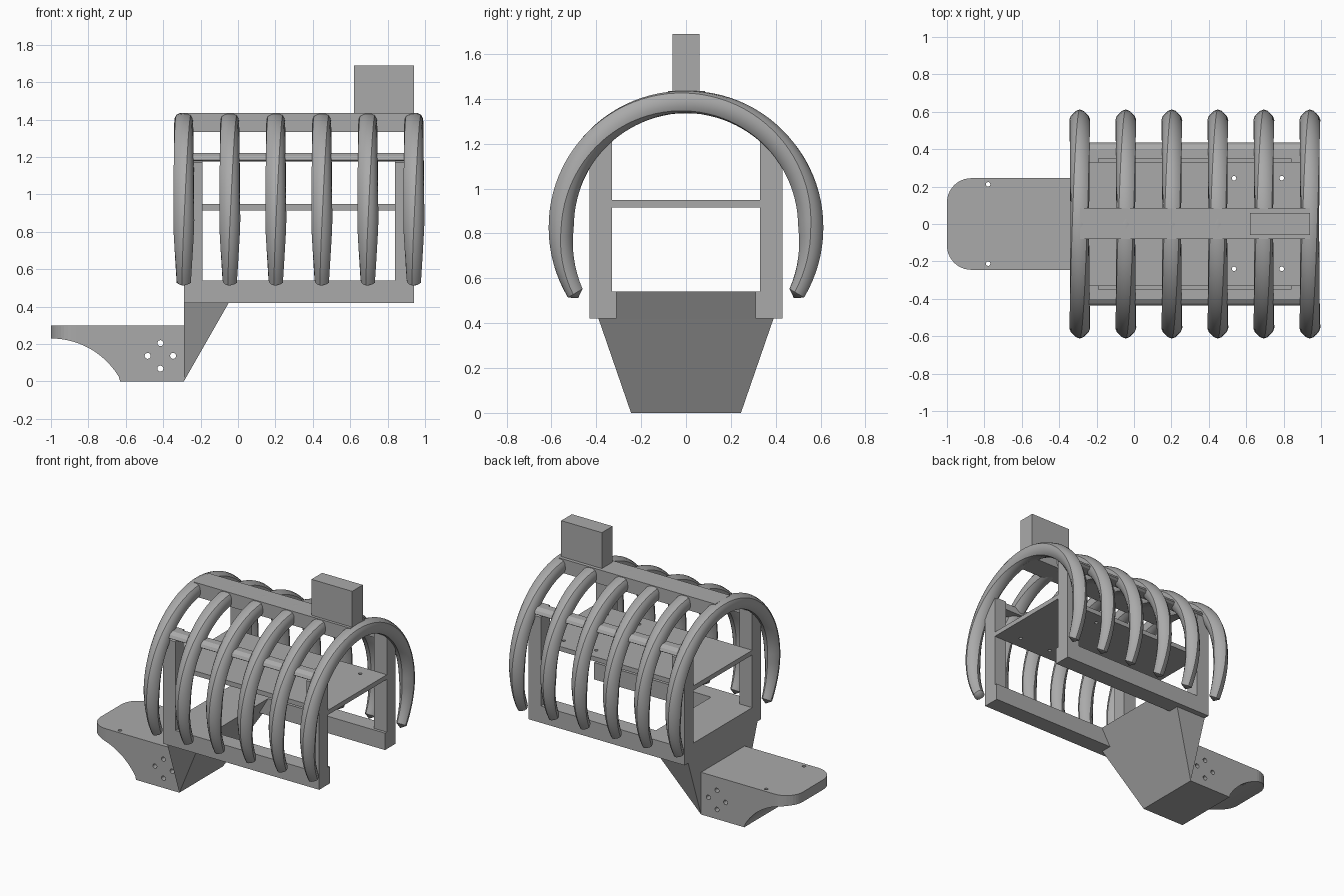
import bpy, bmesh, math
from mathutils import Vector

cube = bpy.data.objects.get("Cube")
if cube:
    bpy.data.objects.remove(cube, do_unlink=True)

grey = bpy.data.materials.new("plain grey")
grey.use_nodes = True
grey.diffuse_color = (0.4, 0.4, 0.4, 1)
grey.node_tree.nodes["Principled BSDF"].inputs["Base Color"].default_value = (0.4, 0.4, 0.4, 1)


def finish(bm, name):
    bmesh.ops.recalc_face_normals(bm, faces=bm.faces[:])
    mesh = bpy.data.meshes.new(name)
    bm.to_mesh(mesh)
    bm.free()
    mesh.materials.append(grey)
    obj = bpy.data.objects.new(name, mesh)
    bpy.context.collection.objects.link(obj)
    return obj


def prism(name, points, start, end):
    """Extrude a closed outline of 3D points, shifted from start to end."""
    bm = bmesh.new()
    rings = [[bm.verts.new(Vector(p) + Vector(s)) for p in points] for s in (start, end)]
    n = len(points)
    bm.faces.new(rings[0])
    bm.faces.new(rings[1])
    for i in range(n):
        j = (i + 1) % n
        bm.faces.new((rings[0][i], rings[0][j], rings[1][j], rings[1][i]))
    return finish(bm, name)


def box(name, x0, x1, y0, y1, z0, z1):
    outline = [(x0, y0, 0), (x1, y0, 0), (x1, y1, 0), (x0, y1, 0)]
    return prism(name, outline, (0, 0, z0), (0, 0, z1))


def rod(name, centre, axis, r, half):
    """Round cutter along y or z."""
    pts = []
    for i in range(16):
        a = math.tau * i / 16
        u, v = r * math.cos(a), r * math.sin(a)
        pts.append(Vector(centre) + Vector((u, v, 0) if axis == "z" else (u, 0, v)))
    d = Vector((0, 0, half)) if axis == "z" else Vector((0, half, 0))
    return prism(name, pts, -d, d)


def boolean(obj, cutters, operation="DIFFERENCE"):
    for c in cutters:
        m = obj.modifiers.new("cut", "BOOLEAN")
        m.operation = operation
        m.solver = "EXACT"
        m.object = c
        c.hide_render = True
        c.hide_viewport = True
        c.display_type = "WIRE"


def apply_cuts(obj, cutters):
    bpy.context.view_layer.update()
    dg = bpy.context.evaluated_depsgraph_get()
    mesh = bpy.data.meshes.new_from_object(obj.evaluated_get(dg))
    obj.modifiers.clear()
    obj.data = mesh
    for c in cutters:
        bpy.data.objects.remove(c, do_unlink=True)


X0, X1 = -0.29, 0.94

# Side frames: bottom rail, two posts and a rounded upper rail on each side
for side, s in (("left", 1), ("right", -1)):
    box(f"lower_rail_{side}", X0, X1, *sorted((s * 0.31, s * 0.43)), 0.42, 0.54)
    for end, x in (("rear", X0), ("front", X1 - 0.1)):
        outline = [(0, s * y, z) for y, z in
                   ((0.33, 0.54), (0.43, 0.54), (0.43, 1.17), (0.39, 1.22), (0.33, 1.22))]
        prism(f"post_{end}_{side}", outline, (x, 0, 0), (x + 0.1, 0, 0))
    rail = [(0, s * y, z) for y, z in
            ((0.35, 1.175), (0.42, 1.175), (0.435, 1.185), (0.425, 1.205), (0.4, 1.222), (0.35, 1.222))]
    prism(f"upper_rail_{side}", rail, (X0, 0, 0), (X1, 0, 0))

# Shelf with screw holes
shelf = box("shelf", X0, X1, -0.332, 0.332, 0.915, 0.948)
cutters = [rod("hole", (x, y, 0.93), "z", 0.012, 0.1)
           for x in (0.535, 0.79) for y in (-0.24, 0.245)]
boolean(shelf, cutters)
apply_cuts(shelf, cutters)

# Top spine and the block standing on it
box("spine", X0, X1, -0.08, 0.085, 1.335, 1.435)
box("top_block", 0.62, X1, -0.06, 0.06, 1.43, 1.69)

# Foot: side profile with a concave arc, cut to a rounded plan
arc = [(-1 + 0.425 * math.sin(a), 0, -0.197 + 0.427 * math.cos(a))
       for a in [math.radians(62.5) * i / 16 for i in range(17)]]
arc[-1] = (-0.63, 0, 0)
foot = prism("foot", arc + [(X0, 0, 0), (X0, 0, 0.3), (-1, 0, 0.3)], (0, -0.245, 0), (0, 0.245, 0))
plan = [(X0 + 0.1, -0.3, 0), (X0 + 0.1, 0.3, 0), (-0.87, 0.3, 0)]
for sgn in (1, -1):
    corner = [(-0.87 - 0.13 * math.sin(a), sgn * (0.115 + 0.13 * math.cos(a)), 0)
              for a in [math.pi / 2 * i / 10 for i in range(11)]]
    plan += corner if sgn == 1 else corner[::-1]
plan.append((-0.87, -0.3, 0))
trim = prism("foot_trim", plan, (0, 0, -0.1), (0, 0, 0.4))
boolean(foot, [trim], "INTERSECT")
cutters = [rod("hole", (-0.78, y, 0.25), "z", 0.012, 0.2) for y in (-0.212, 0.212)]
cutters += [rod("hole", (-0.415 + dx, 0, 0.137 + dz), "y", 0.016, 0.4)
            for dx, dz in ((0.068, 0), (-0.068, 0), (0, 0.068), (0, -0.068))]
boolean(foot, cutters)
apply_cuts(foot, cutters + [trim])

# Neck: wedge that widens from the foot up to the rails
bm = bmesh.new()
low = [bm.verts.new((X0, y, 0)) for y in (-0.245, 0.245)]
back = [bm.verts.new((X0, y, 0.42)) for y in (-0.39, 0.39)]
front = [bm.verts.new((-0.05, y, 0.42)) for y in (-0.39, 0.39)]
for f in ((low[0], low[1], back[1], back[0]), (low[0], low[1], front[1], front[0]),
          (back[0], back[1], front[1], front[0]),
          (low[0], back[0], front[0]), (low[1], back[1], front[1])):
    bm.faces.new(f)
finish(bm, "neck")

# Floor between the lower rails, continuing the slope of the neck
prism("floor", [(X0, 0, 0.42), (-0.05, 0, 0.42), (0.02, 0, 0.54), (X0, 0, 0.54)],
      (0, -0.312, 0), (0, 0.312, 0))


def rib(name, x):
    """Arched rib with a gently twisted rounded-square section and tapered tips."""
    bm = bmesh.new()
    steps, sides, limit = 64, 16, math.radians(121)
    rings = []
    for i in range(steps + 1):
        t = 2 * i / steps - 1
        a = t * limit
        below = max(0, abs(a) - math.pi / 2) / (limit - math.pi / 2)
        size = 0.05 * (1 - 0.3 * below)
        radius = 0.556 + 0.02 * below
        out = Vector((0, math.sin(a), math.cos(a)))
        twist = a * 0.5
        ring = []
        for k in range(sides):
            q = math.tau * k / sides
            c, d = math.cos(q), math.sin(q)
            r = size / (abs(c) ** 3 + abs(d) ** 3) ** (1 / 3)
            ring.append(bm.verts.new(Vector((x, 0, 0.83)) + out * (radius + r * math.cos(q + twist))
                                     + Vector((r * math.sin(q + twist), 0, 0))))
        rings.append(ring)
    for r0, r1 in zip(rings, rings[1:]):
        for k in range(sides):
            j = (k + 1) % sides
            bm.faces.new((r0[k], r0[j], r1[j], r1[k]))
    # Blunt pointed tips
    for ring, s in ((rings[0], -1), (rings[-1], 1)):
        centre = sum((v.co for v in ring), Vector()) / sides
        along = Vector((0, s * math.cos(limit), -math.sin(limit)))
        tip = bm.verts.new(centre + along * 0.025)
        for k in range(sides):
            bm.faces.new((ring[k], ring[(k + 1) % sides], tip))
    return finish(bm, name)


ribs = [rib(f"rib_{i + 1}", X0 + i * (X1 - X0) / 5) for i in range(6)]
bpy.ops.object.select_all(action="DESELECT")
for r in ribs:
    r.select_set(True)
bpy.context.view_layer.objects.active = ribs[0]
bpy.ops.object.shade_smooth_by_angle(angle=math.radians(35))
